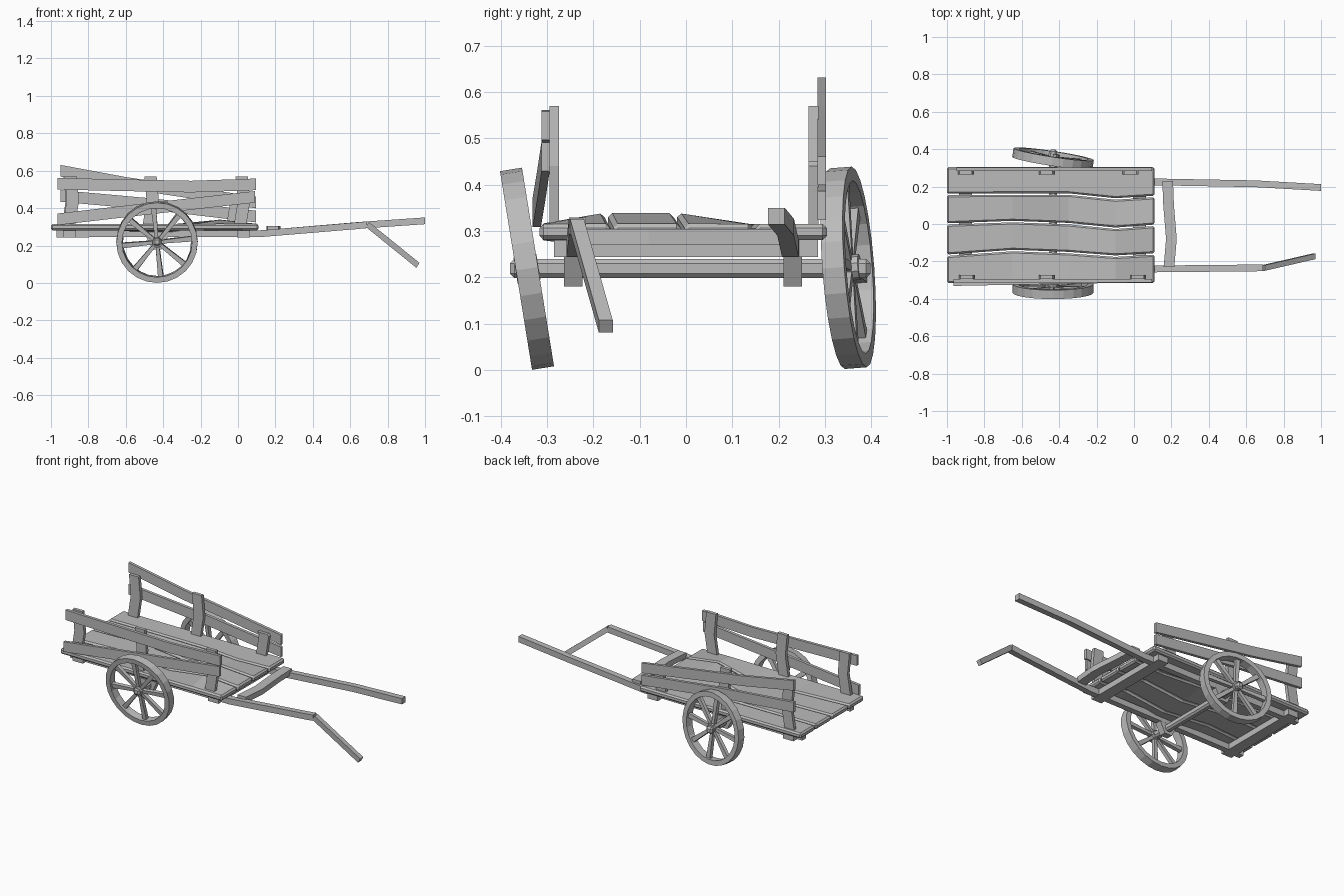
import bpy, bmesh
from math import pi, sin, cos
from mathutils import Vector, Matrix, Euler

cube = bpy.data.objects.get("Cube")
if cube:
    bpy.data.objects.remove(cube)

wood = bpy.data.materials.new("grey_wood")
wood.use_nodes = True
GREY = (0.5, 0.5, 0.5, 1)
wood.diffuse_color = GREY
wood.node_tree.nodes["Principled BSDF"].inputs["Base Color"].default_value = GREY


def finish(name, bm, bevel=0):
    bmesh.ops.recalc_face_normals(bm, faces=bm.faces)
    mesh = bpy.data.meshes.new(name)
    bm.to_mesh(mesh)
    bm.free()
    mesh.materials.append(wood)
    ob = bpy.data.objects.new(name, mesh)
    bpy.context.collection.objects.link(ob)
    if bevel:
        mod = ob.modifiers.new("worn_edges", "BEVEL")
        mod.width = bevel
        mod.segments = 1
        mod.limit_method = "ANGLE"
    return ob


def add_loft(bm, rings, closed=False):
    """Skin a list of four-point rings."""
    loops = [[bm.verts.new(p) for p in r] for r in rings]
    pairs = list(zip(loops, loops[1:]))
    if closed:
        pairs.append((loops[-1], loops[0]))
    for a, b in pairs:
        for i in range(4):
            j = (i + 1) % 4
            bm.faces.new((a[i], a[j], b[j], b[i]))
    if not closed:
        bm.faces.new(loops[0])
        bm.faces.new(loops[-1])


def beam(name, path, u, v, bevel=0):
    """Sweep a rectangle with sides u and v along a path."""
    u, v = Vector(u) / 2, Vector(v) / 2
    bm = bmesh.new()
    add_loft(bm, [[Vector(p) + s * u + t * v for s, t in
                   ((-1, -1), (1, -1), (1, 1), (-1, 1))] for p in path])
    return finish(name, bm, bevel)


# Floor planks: seams between boards wander sideways, boards warp up and down
xs = (-1, -0.65, -0.35, -0.1, 0.11)
seams = [(-0.32,) * 5,
         (-0.167, -0.142, -0.153, -0.172, -0.16),
         (0, 0.013, 0.002, -0.023, -0.007),
         (0.158, 0.16, 0.16, 0.134, 0.147),
         (0.308,) * 5]
sag = (0, 0, -0.022, 0.024, 0)
lift = (0, 1, 1, 0, 0)
FLOOR, THICK, GAP = 0.281, 0.034, 0.004
for n in range(4):
    rings = []
    for k, x in enumerate(xs):
        y0, y1 = seams[n][k] + GAP, seams[n + 1][k] - GAP
        z0, z1 = FLOOR + sag[k] * lift[n], FLOOR + sag[k] * lift[n + 1]
        rings.append([(x, y0, z0), (x, y1, z1), (x, y1, z1 + THICK), (x, y0, z0 + THICK)])
    bm = bmesh.new()
    add_loft(bm, rings)
    finish(f"floor_plank_{n + 1}", bm, 0.009)

# Shafts, one whole and one snapped
Y, Z = (0, 0.036, 0), (0, 0, 0.036)
beam("whole_shaft", [(-0.97, 0.23, 0.262), (0.12, 0.225, 0.263),
                     (0.65, 0.215, 0.308), (1, 0.195, 0.332)], Y, Z)
beam("snapped_shaft", [(-0.97, -0.24, 0.262), (0.12, -0.24, 0.263),
                       (0.64, -0.235, 0.306), (0.69, -0.234, 0.311)], Y, Z)
beam("hanging_shaft_end", [(0.692, -0.235, 0.312), (0.962, -0.173, 0.094)],
     (0, 0.03, 0), (0.016, 0, 0.027))
beam("shaft_crossbar", [(0.18, 0.23, 0.287), (0.185, 0.1, 0.287), (0.2, -0.08, 0.287),
                        (0.187, -0.23, 0.287)], (0.057, 0, 0), (0, 0, 0.034))

# Under-floor beams and axle
for label, x in (("rear", -0.9), ("front", 0.03)):
    beam(f"{label}_floor_beam", [(x, -0.285, 0.262), (x, 0.285, 0.262)],
         (0.07, 0, 0), (0, 0, 0.036))
AX = -0.433
beam("axle", [(AX, -0.38, 0.219), (AX, 0.398, 0.219)], (0.042, 0, 0), (0, 0, 0.042), 0.01)
for label, y in (("right", -0.243), ("left", 0.23)):
    bm = bmesh.new()
    add_loft(bm, [[(AX + s * w, y + t * 0.02, z) for s, t in
                   ((-1, -1), (1, -1), (1, 1), (-1, 1))]
                  for w, z in ((0.025, 0.18), (0.06, 0.25))])
    finish(f"{label}_axle_block", bm)


# Wheels: rim, tapered spokes and hub, each wheel leaning its own way
def wheel(name, centre, roll, yaw):
    bm = bmesh.new()
    sides, outer, inner, half = 24, 0.217, 0.187, 0.024
    rings = []
    for i in range(sides):
        a = 2 * pi * i / sides
        rings.append([(r * cos(a), y, r * sin(a)) for r, y in
                      ((outer, -half), (outer, half), (inner, half), (inner, -half))])
    add_loft(bm, rings, closed=True)
    for i in range(8):
        a = pi * i / 4 + 0.1
        out, side = Vector((cos(a), 0, sin(a))), Vector((-sin(a), 0, cos(a)))
        add_loft(bm, [[out * r + side * s * w + Vector((0, t * 0.011, 0)) for s, t in
                       ((-1, -1), (1, -1), (1, 1), (-1, 1))]
                      for r, w in ((0.015, 0.009), (0.19, 0.014))])
    bmesh.ops.create_cone(bm, cap_ends=True, segments=10, radius1=0.028, radius2=0.028,
                          depth=0.05, matrix=Matrix.Rotation(pi / 2, 4, "X"))
    ob = finish(name, bm)
    ob.location = centre
    ob.rotation_euler = Euler((roll, 0, yaw))


wheel("right_wheel", (AX, -0.343, 0.2185), 0.16, 0)
wheel("left_wheel", (AX, 0.35, 0.2205), 0.075, -0.15)

# Side posts
for label, y, posts in (("right", -0.284, ((-0.895, 0.57), (-0.468, 0.57), (0.02, 0.57))),
                        ("left", 0.275, ((-0.9, 0.57), (-0.468, 0.57), (-0.02, 0.45)))):
    for i, (x, top) in enumerate(posts):
        beam(f"{label}_post_{i + 1}", [(x - 0.01, y, 0.3), (x + 0.012, y, 0.44), (x, y, top)],
             (0.066, 0, 0), (0, 0.021, 0))

# Side rails
R, H = (0, 0.018, 0), (0, 0, 0.062)
beam("right_upper_rail", [(-0.965, -0.303, 0.53), (-0.6, -0.303, 0.522),
                          (-0.25, -0.303, 0.515), (0.095, -0.303, 0.527)], R, H)
beam("right_lower_rail", [(-0.965, -0.322, 0.34), (-0.45, -0.312, 0.4),
                          (0.09, -0.303, 0.46)], R, H)
beam("left_upper_rail", [(-0.95, 0.293, 0.6), (-0.6, 0.293, 0.535),
                         (-0.3, 0.293, 0.49), (0.095, 0.293, 0.43)], R, H)
beam("left_lower_rail", [(-0.95, 0.293, 0.465), (-0.45, 0.293, 0.42),
                         (0.095, 0.293, 0.355)], R, H)
